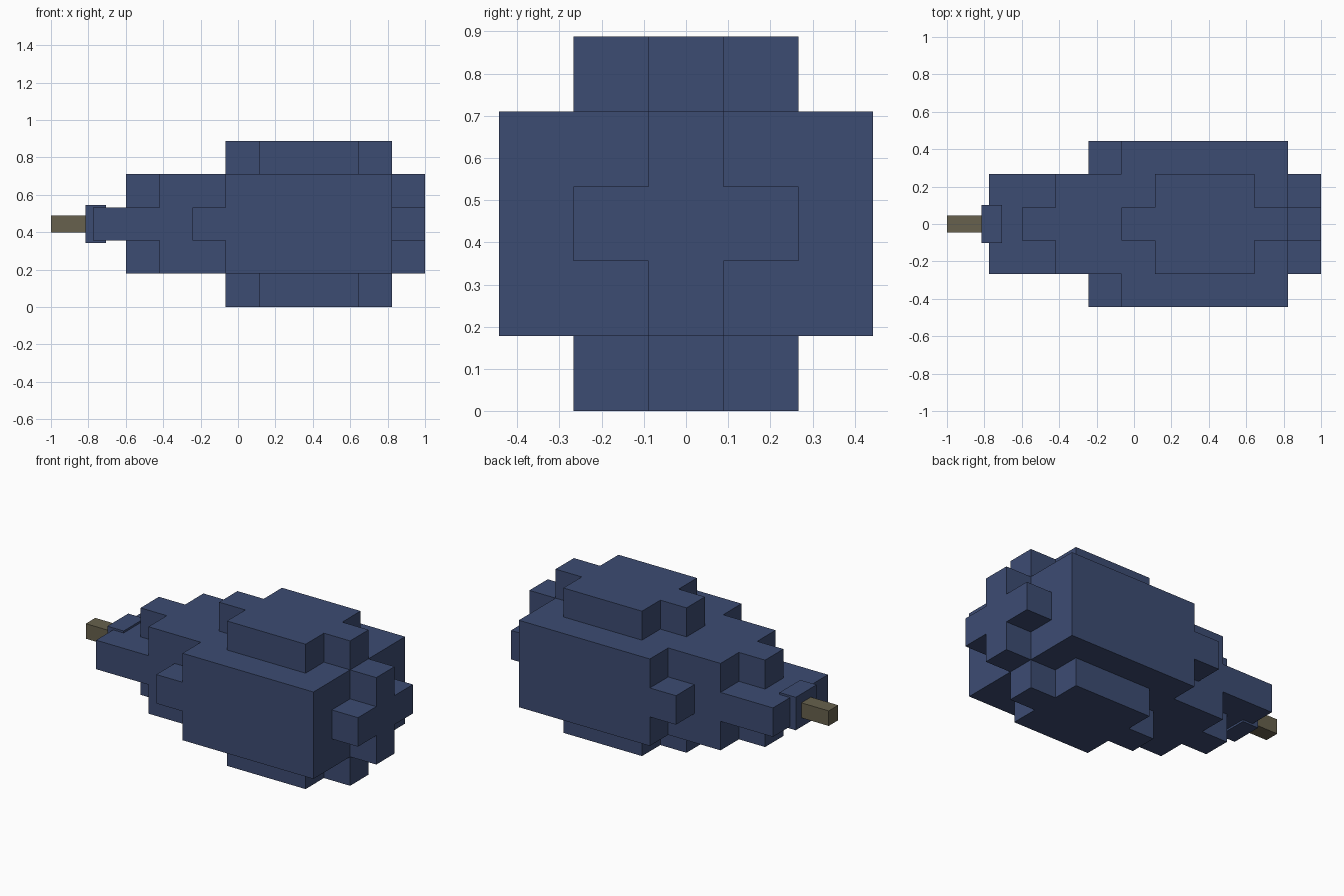
import bpy, bmesh
from mathutils import Vector

if "Cube" in bpy.data.objects:
    bpy.data.objects.remove(bpy.data.objects["Cube"])

U = 0.1776          # voxel size
CZ = 2.5 * U        # height of the long axis


def material(name, rgb):
    m = bpy.data.materials.new(name)
    m.diffuse_color = (*rgb, 1.0)
    m.use_nodes = True
    m.node_tree.nodes["Principled BSDF"].inputs["Base Color"].default_value = m.diffuse_color
    return m


BLUE = material("dark blue", (0.046, 0.072, 0.171))
BROWN = material("stem brown", (0.136, 0.120, 0.074))


def finish(name, bm, mat):
    mesh = bpy.data.meshes.new(name)
    bm.to_mesh(mesh)
    bm.free()
    mesh.materials.append(mat)
    bpy.context.collection.objects.link(bpy.data.objects.new(name, mesh))


def box(name, x0, x1, half_y, half_z, mat):
    bm = bmesh.new()
    bmesh.ops.create_cube(bm, size=1)
    for v in bm.verts:
        v.co = ((x0 + x1) / 2 + v.co.x * (x1 - x0),
                v.co.y * 2 * half_y, CZ + v.co.z * 2 * half_z)
    finish(name, bm, mat)


# Fruit body: slices from stem end to round end, each a union of
# (half_y, half_z) rectangles counted in voxels from the centre
SLICES = [
    [(1, 0)],
    [(1, 0), (0, 1)],
    [(1, 1)],
    [(1, 1), (2, 0)],
    [(2, 1), (0, 2)],
    [(2, 1), (1, 2)],
    [(2, 1), (1, 2)],
    [(2, 1), (1, 2)],
    [(2, 1), (0, 2)],
    [(1, 0), (0, 1)],
]
cells = {(i, y, z) for i, rects in enumerate(SLICES) for hy, hz in rects
         for y in range(-hy, hy + 1) for z in range(-hz, hz + 1)}

# Emit only the exposed voxel sides
bm = bmesh.new()
for c in sorted(cells):
    for axis in range(3):
        for s in (-1, 1):
            n = list(c)
            n[axis] += s
            if tuple(n) in cells:
                continue
            a, b = (axis + 1) % 3, (axis + 2) % 3
            corners = []
            for p, q in ((-1, -1), (1, -1), (1, 1), (-1, 1))[::s]:
                v = Vector(c)
                v[axis] += s / 2
                v[a] += p / 2
                v[b] += q / 2
                corners.append(bm.verts.new((1 - (9.5 - v.x) * U, v.y * U, CZ + v.z * U)))
            bm.faces.new(corners)
bmesh.ops.remove_doubles(bm, verts=bm.verts, dist=1e-4)
finish("fruit_body", bm, BLUE)

# Collar and stem
box("stem_collar", -0.815, -0.705, 0.101, 0.101, BLUE)
box("stem", -1.0, -0.80, 0.046, 0.046, BROWN)
